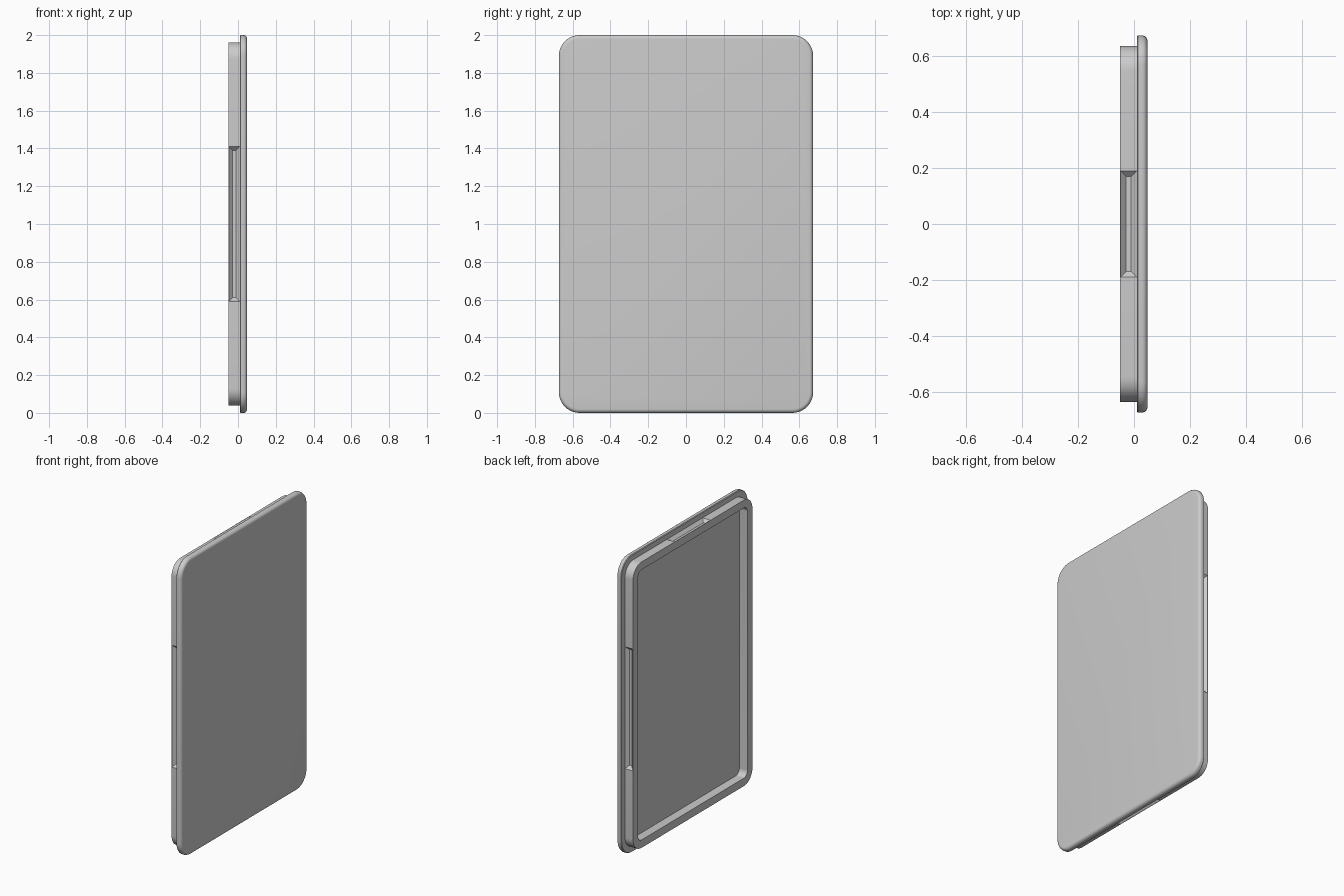
import bpy, bmesh, math
from mathutils import Vector

if "Cube" in bpy.data.objects:
    bpy.data.objects.remove(bpy.data.objects["Cube"], do_unlink=True)

HALF_Y, HALF_Z, MID_Z = 0.673, 1.0, 1.0
LIP_X, SEAT_X, FACE_X = -0.05, 0.01, 0.048
MARGIN, WALL = 0.038, 0.053

grey = bpy.data.materials.new("light grey")
grey.use_nodes = True
grey.diffuse_color = (0.6, 0.6, 0.6, 1)
grey.node_tree.nodes["Principled BSDF"].inputs["Base Color"].default_value = (0.6, 0.6, 0.6, 1)


def rounded_rect(x, inset, radius, steps=10):
    """Rounded rectangle facing x, inset from the plate outline."""
    cy, cz = HALF_Y - inset - radius, HALF_Z - inset - radius
    points = []
    for corner, (sy, sz) in enumerate([(1, 1), (-1, 1), (-1, -1), (1, -1)]):
        for i in range(steps + 1):
            a = math.pi / 2 * (corner + i / steps)
            points.append(Vector((x, sy * cy + radius * math.cos(a),
                                  MID_Z + sz * cz + radius * math.sin(a))))
    return points


def loft(bm, loops, closed=False):
    """Skin matching loops, capping the ends or joining last to first."""
    rows = [[bm.verts.new(p) for p in loop] for loop in loops]
    pairs = list(zip(rows, rows[1:]))
    if closed:
        pairs.append((rows[-1], rows[0]))
    else:
        bm.faces.new(rows[0])
        bm.faces.new(rows[-1])
    for a, b in pairs:
        for i in range(len(a)):
            j = (i + 1) % len(a)
            bm.faces.new((a[i], a[j], b[j], b[i]))


def finish(bm, name):
    bmesh.ops.recalc_face_normals(bm, faces=bm.faces)
    mesh = bpy.data.meshes.new(name)
    bm.to_mesh(mesh)
    bm.free()
    mesh.materials.append(grey)
    obj = bpy.data.objects.new(name, mesh)
    bpy.context.collection.objects.link(obj)
    return obj


def activate(obj):
    bpy.ops.object.select_all(action='DESELECT')
    obj.select_set(True)
    bpy.context.view_layer.objects.active = obj


# Cover plate with a rounded outer edge
bm = bmesh.new()
corner, edge, ease = 0.11, 0.02, 0.004
loops = [rounded_rect(SEAT_X, ease, corner - ease),
         rounded_rect(SEAT_X + ease, 0, corner)]
for i in range(7):
    a = math.pi / 2 * i / 6
    inset = edge * (1 - math.cos(a))
    loops.append(rounded_rect(FACE_X - edge + edge * math.sin(a), inset, corner - inset))
loft(bm, loops)
plate = finish(bm, "cover_plate")

# Raised rim on the inner side
bm = bmesh.new()
sunk = SEAT_X + 0.01
outer, inner = (MARGIN, 0.09), (MARGIN + WALL, 0.04)
loft(bm, [rounded_rect(LIP_X, *outer), rounded_rect(sunk, *outer),
          rounded_rect(sunk, *inner), rounded_rect(LIP_X, *inner)], closed=True)
rim = finish(bm, "rim")

# Sloped grip grooves in the middle of all four rim sides
bm = bmesh.new()
depth = 0.02
for axis, reach, half in ((1, HALF_Y - MARGIN, 0.41), (2, HALF_Z - MARGIN, 0.19)):
    for sign in (-1, 1):
        loops = []
        for out, shrink in ((-depth, depth), (0, 0), (0.02, 0)):
            loop = []
            for x, side in ((LIP_X + 0.002 + shrink, -1), (SEAT_X - shrink, -1),
                            (SEAT_X - shrink, 1), (LIP_X + 0.002 + shrink, 1)):
                p = Vector((x, 0, MID_Z))
                p[axis] += sign * (reach + out)
                p[3 - axis] += side * (half - shrink)
                loop.append(p)
            loops.append(loop)
        loft(bm, loops)
cutter = finish(bm, "groove_cutter")
cutter.hide_render = True

cut = rim.modifiers.new("grooves", 'BOOLEAN')
cut.operation = 'DIFFERENCE'
cut.solver = 'EXACT'
cut.object = cutter
activate(rim)
bpy.ops.object.modifier_apply(modifier=cut.name)
bpy.data.objects.remove(cutter, do_unlink=True)

for obj in (plate, rim):
    activate(obj)
    bpy.ops.object.shade_smooth_by_angle(angle=math.radians(30))
